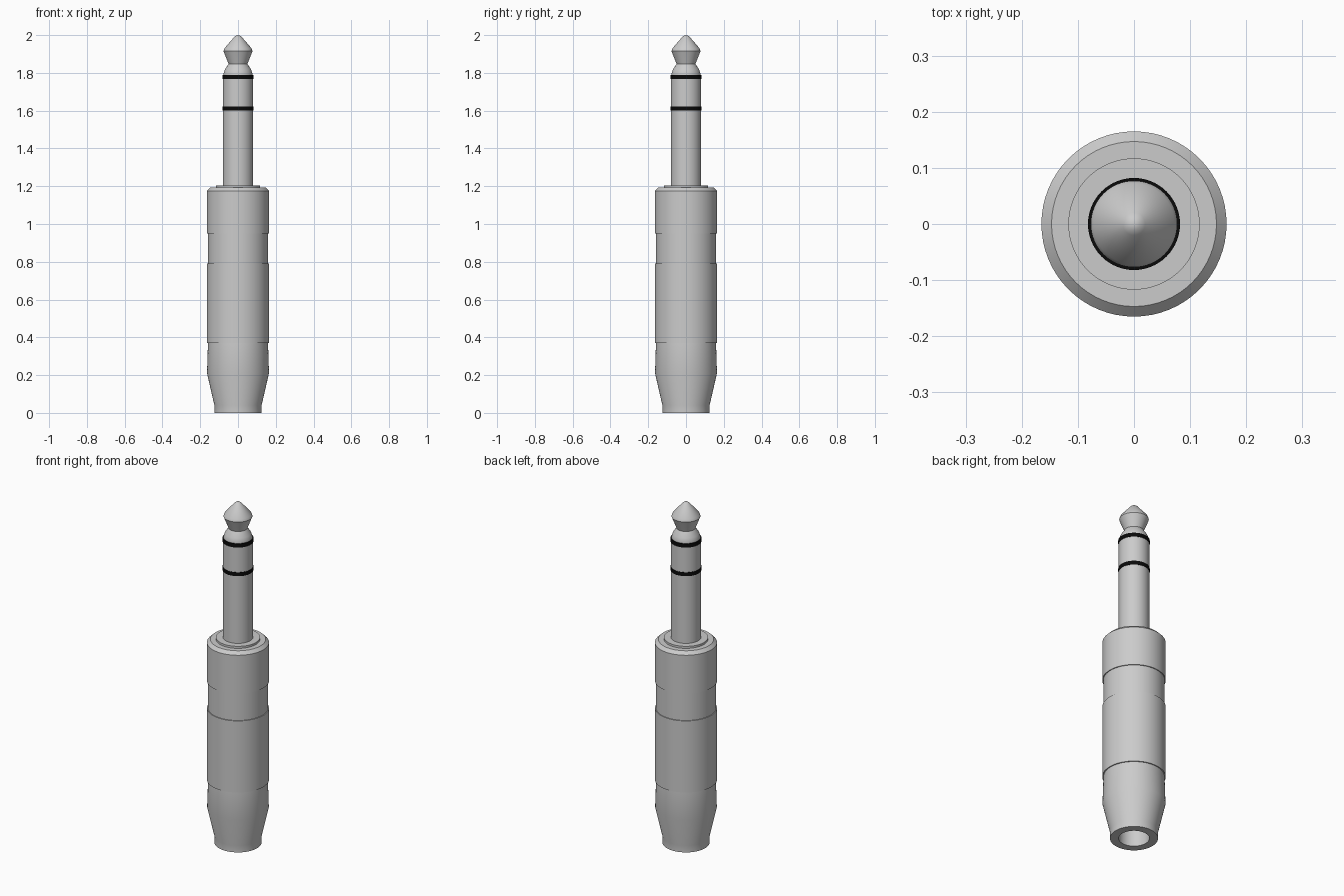
import bpy, bmesh, math

cube = bpy.data.objects.get("Cube")
if cube:
    bpy.data.objects.remove(cube, do_unlink=True)


def make_material(name, value):
    mat = bpy.data.materials.new(name)
    mat.use_nodes = True
    colour = (value, value, value, 1)
    mat.diffuse_color = colour
    bsdf = mat.node_tree.nodes["Principled BSDF"]
    bsdf.inputs["Base Color"].default_value = colour
    return mat


metal = make_material("light grey metal", 0.6)
black = make_material("black insulator", 0.003)


def lathe(name, profile, mat, segments=64):
    """Spin a (radius, height) profile around the z axis."""
    bm = bmesh.new()
    verts = [bm.verts.new((r, 0, z)) for r, z in profile]
    edges = [bm.edges.new(pair) for pair in zip(verts, verts[1:])]
    bmesh.ops.spin(bm, geom=verts + edges, cent=(0, 0, 0), axis=(0, 0, 1),
                   angle=math.tau, steps=segments, use_duplicate=False)
    bmesh.ops.remove_doubles(bm, verts=bm.verts, dist=0.0002)
    bmesh.ops.recalc_face_normals(bm, faces=bm.faces)
    mesh = bpy.data.meshes.new(name)
    bm.to_mesh(mesh)
    bm.free()
    mesh.materials.append(mat)
    obj = bpy.data.objects.new(name, mesh)
    bpy.context.collection.objects.link(obj)
    bpy.ops.object.select_all(action="DESELECT")
    obj.select_set(True)
    bpy.context.view_layer.objects.active = obj
    bpy.ops.object.shade_smooth_by_angle(angle=math.radians(25))
    return obj


# Hollow handle: cable hole, tapered end, grooves, grip and chamfered top
lathe("handle", [
    (0, 1.1), (0.08, 1.1), (0.08, 0), (0.125, 0), (0.125, 0.04),
    (0.164, 0.21), (0.159, 0.37), (0.165, 0.37), (0.165, 0.79),
    (0.16, 0.79), (0.16, 0.95), (0.165, 0.95), (0.165, 1.175),
    (0.147, 1.193), (0, 1.193)], metal)

# Low collar where the shaft leaves the handle
lathe("collar", [(0, 1.18), (0.117, 1.18), (0.117, 1.205), (0, 1.205)], metal)


def cylinder(name, radius, low, high, mat):
    lathe(name, [(0, low), (radius, low), (radius, high), (0, high)], mat)


# Contact shaft split by two insulating bands
cylinder("sleeve_contact", 0.08, 1.19, 1.602, metal)
cylinder("lower_band", 0.082, 1.6, 1.622, black)
cylinder("ring_contact", 0.08, 1.62, 1.77, metal)
cylinder("upper_band", 0.082, 1.768, 1.79, black)

# Pointed tip with a pinched neck
lathe("tip_contact", [
    (0, 1.78), (0.077, 1.78), (0.077, 1.795), (0.07, 1.817), (0.05, 1.847),
    (0.074, 1.908), (0.077, 1.915), (0.072, 1.93), (0.02, 1.99),
    (0.011, 1.997), (0, 2)], metal)
